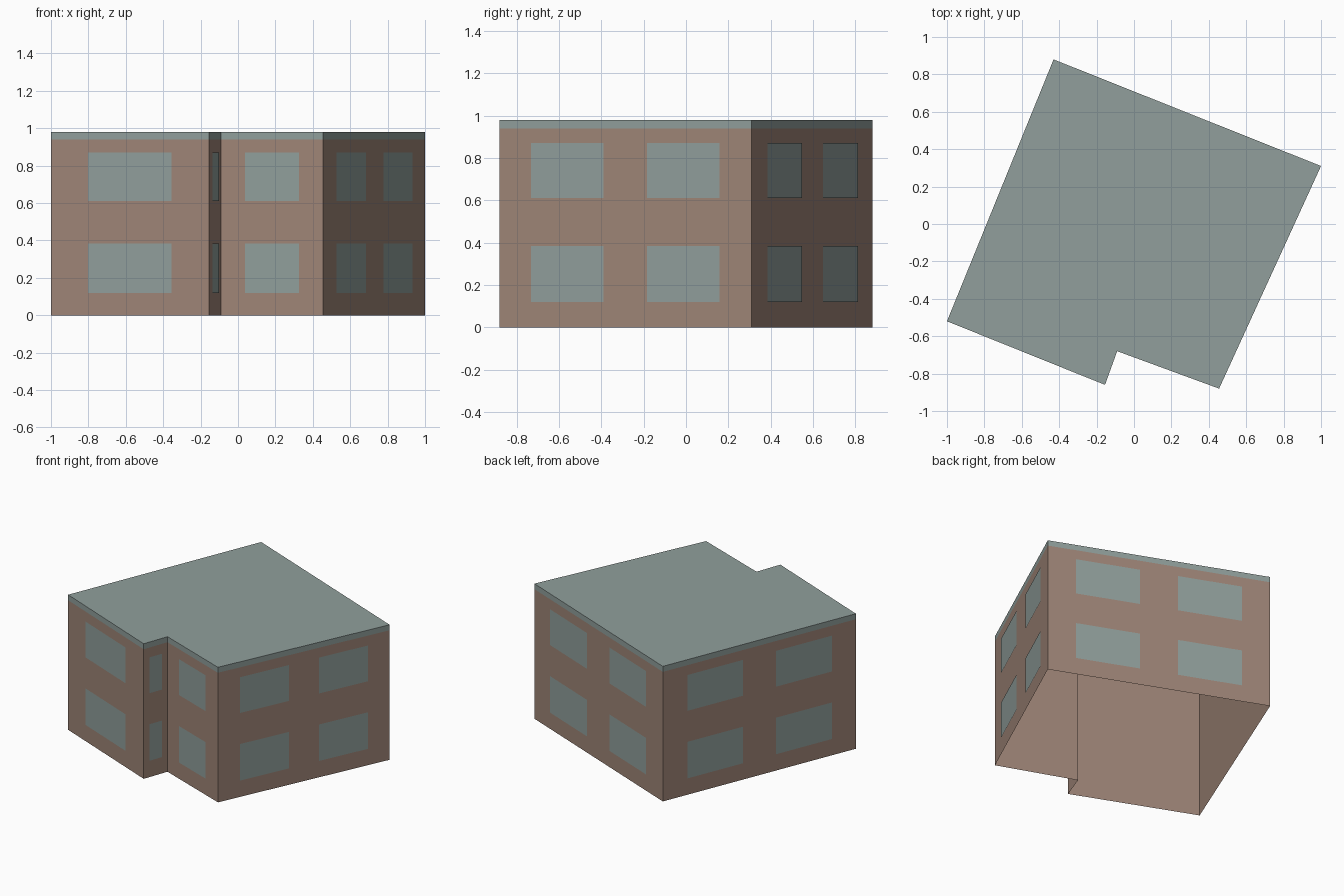
import bpy
import bmesh
from mathutils import Vector

cube = bpy.data.objects.get("Cube")
if cube:
    bpy.data.objects.remove(cube, do_unlink=True)


def make_material(name, colour):
    mat = bpy.data.materials.new(name)
    mat.use_nodes = True
    mat.diffuse_color = (*colour, 1)
    mat.node_tree.nodes["Principled BSDF"].inputs["Base Color"].default_value = (*colour, 1)
    return mat


BROWN = make_material("brown_wall", (0.345, 0.235, 0.185))
GREY = make_material("grey_green", (0.282, 0.347, 0.332))

# Footprint, counter-clockwise from the front left corner
OUTLINE = [Vector(p) for p in ((-1, -0.52), (-0.155, -0.86), (-0.09, -0.68),
                               (0.455, -0.88), (1, 0.31), (-0.43, 0.88))]
SIDES = list(zip(OUTLINE, OUTLINE[1:] + OUTLINE[:1]))
BAND, TOP = 0.94, 0.98
FLOORS = ((0.12, 0.385), (0.61, 0.87))
PAIR = ((0.126, 0.414), (0.586, 0.874))
SINGLE = ((0.235, 0.765),)


def add_object(name, bm, mat):
    mesh = bpy.data.meshes.new(name)
    bm.to_mesh(mesh)
    bm.free()
    mesh.materials.append(mat)
    obj = bpy.data.objects.new(name, mesh)
    bpy.context.collection.objects.link(obj)
    return obj


def add_quad(bm, a, b, low, high):
    corners = ((a, low), (b, low), (b, high), (a, high))
    bm.faces.new([bm.verts.new((p.x, p.y, z)) for p, z in corners])


def ring(bm, low, high):
    for a, b in SIDES:
        add_quad(bm, a, b, low, high)
    bmesh.ops.remove_doubles(bm, verts=bm.verts, dist=0.0001)


# Brown walls, open underneath
bm = bmesh.new()
ring(bm, 0, BAND)
add_object("walls", bm, BROWN)

# Flat roof with its edge band
bm = bmesh.new()
ring(bm, BAND, TOP)
bm.faces.new([bm.verts.new((p.x, p.y, TOP)) for p in OUTLINE])
bmesh.ops.remove_doubles(bm, verts=bm.verts, dist=0.0001)
add_object("roof", bm, GREY)

# Window panes: one column on short walls, two on long ones
names = ("front_left", "notch", "front_right", "right", "back", "left")
for name, (a, b) in zip(names, SIDES):
    along = b - a
    out = Vector((along.y, -along.x)).normalized() * 0.003
    bm = bmesh.new()
    for start, end in (PAIR if along.length > 1 else SINGLE):
        for low, high in FLOORS:
            add_quad(bm, a + along * start + out, a + along * end + out, low, high)
    add_object(name + "_windows", bm, GREY)
